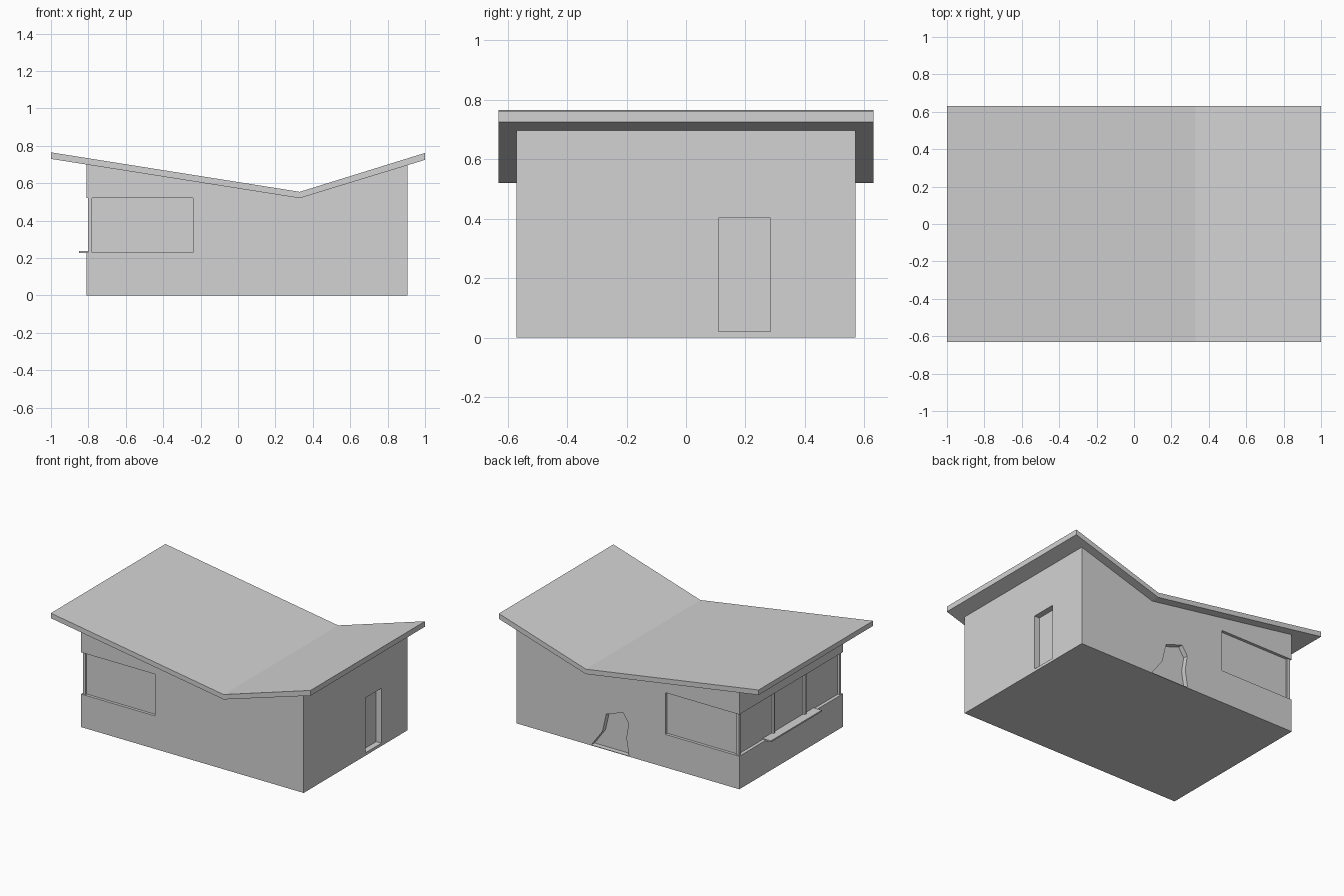
import bpy, bmesh
from mathutils import Vector

if "Cube" in bpy.data.objects:
    bpy.data.objects.remove(bpy.data.objects["Cube"])

grey = bpy.data.materials.new("light_grey")
grey.diffuse_color = (0.65, 0.65, 0.65, 1)
grey.use_nodes = True
grey.node_tree.nodes["Principled BSDF"].inputs["Base Color"].default_value = grey.diffuse_color


def prism(name, profile, y0, y1):
    """Extrude an (x, z) outline along y."""
    mesh = bpy.data.meshes.new(name)
    bm = bmesh.new()
    face = bm.faces.new([bm.verts.new((x, y0, z)) for x, z in profile])
    ext = bmesh.ops.extrude_face_region(bm, geom=[face])
    moved = [v for v in ext["geom"] if isinstance(v, bmesh.types.BMVert)]
    bmesh.ops.translate(bm, verts=moved, vec=Vector((0, y1 - y0, 0)))
    bmesh.ops.recalc_face_normals(bm, faces=bm.faces)
    bm.to_mesh(mesh)
    bm.free()
    obj = bpy.data.objects.new(name, mesh)
    bpy.context.collection.objects.link(obj)
    mesh.materials.append(grey)
    return obj


def box(name, x0, x1, y0, y1, z0, z1):
    return prism(name, [(x0, z0), (x1, z0), (x1, z1), (x0, z1)], y0, y1)


def cut(target, cutter):
    """Subtract the cutter from the target and remove the cutter."""
    cutter.hide_render = True
    mod = target.modifiers.new("cut", 'BOOLEAN')
    mod.operation = 'DIFFERENCE'
    mod.solver = 'EXACT'
    mod.object = cutter
    bpy.context.view_layer.objects.active = target
    bpy.ops.object.modifier_apply(modifier=mod.name)
    bpy.data.objects.remove(cutter, do_unlink=True)


# Butterfly roof with a valley
prism("roof", [(-1, 0.73), (0.33, 0.52), (1, 0.725),
               (1, 0.762), (0.33, 0.554), (-1, 0.765)], -0.63, 0.63)

# House body, its top following the roof underside
house = prism("house_body", [(-0.81, 0), (0.905, 0), (0.905, 0.696),
                             (0.33, 0.52), (-0.81, 0.70)], -0.57, 0.57)

# Window band wrapping the left end
SILL, HEAD = 0.23, 0.52
cut(house, box("side_window_cut", -1.2, -0.787, -0.8, 0.8, SILL, HEAD))
cut(house, box("front_window_cut", -1.2, -0.24, -0.8, -0.55, SILL, HEAD))
cut(house, box("back_window_cut", -1.2, -0.24, 0.55, 0.8, SILL, HEAD))

# Recessed door on the right end
cut(house, box("door_cut", 0.865, 1.2, 0.11, 0.285, 0.02, 0.402))

# Irregular recessed opening at the back
cut(house, prism("back_opening_cut",
                 [(0.33, 0.004), (0.245, 0.12), (0.215, 0.25), (0.085, 0.293),
                  (0.043, 0.23), (0.06, 0.125), (0.04, 0.004)], 0.535, 0.8))

# Corner posts and mullions of the window band
for label, y in (("front", -1), ("back", 1)):
    ya, yb = sorted((y * 0.562, y * 0.545))
    box(label + "_corner_post", -0.802, -0.78, ya, yb, SILL, HEAD)
    box(label + "_mullion", -0.802, -0.78, y * 0.172 - 0.008,
        y * 0.172 + 0.008, SILL, HEAD)

# Serving shelf under the side window
box("window_shelf", -0.85, -0.787, -0.28, 0.28, 0.227, 0.237)
